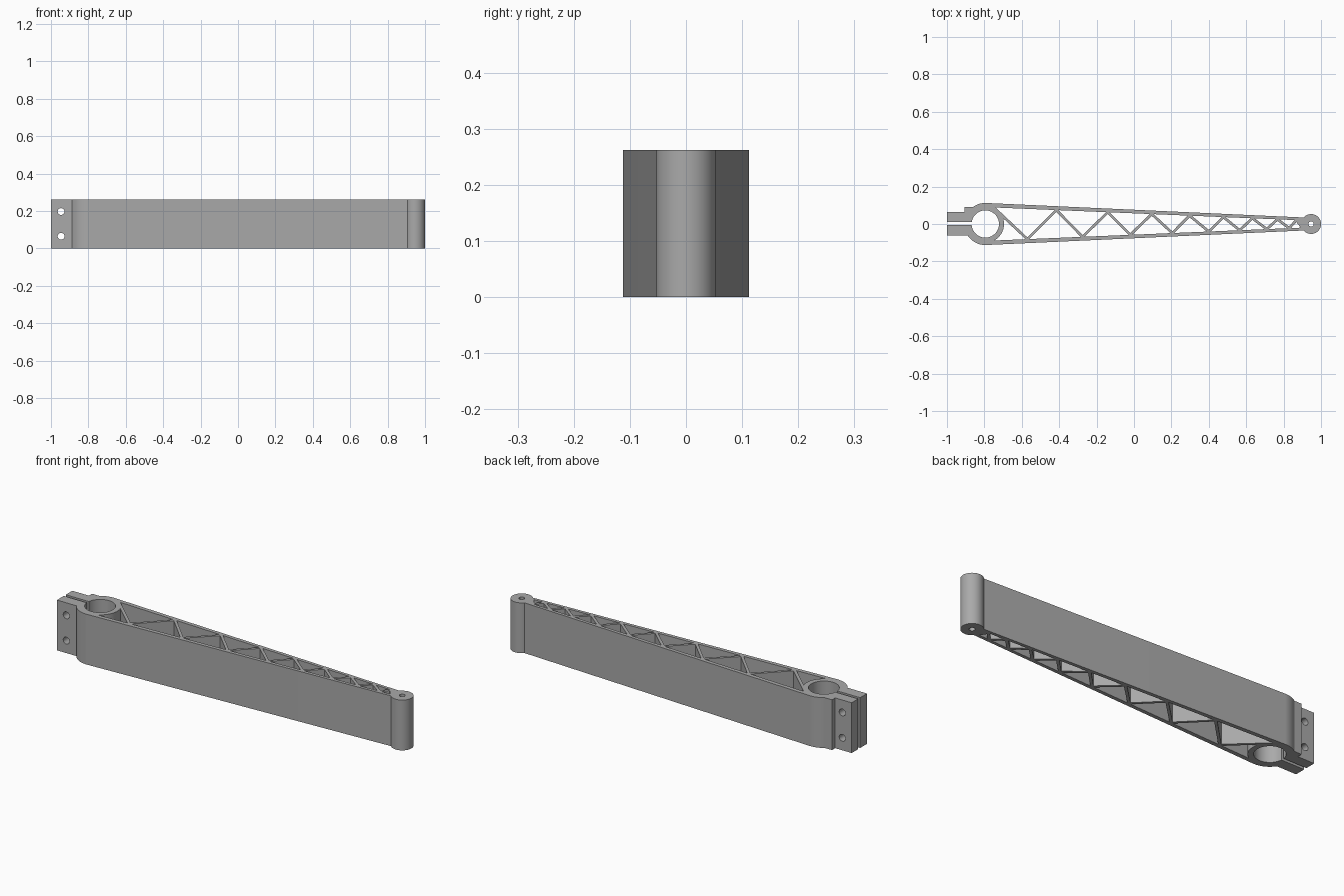
import bpy, bmesh, math
from mathutils import Vector
from mathutils.geometry import intersect_line_line_2d

if "Cube" in bpy.data.objects:
    bpy.data.objects.remove(bpy.data.objects["Cube"])

H = 0.262                       # part height
RING, PIN = Vector((-0.795, 0)), Vector((0.947, 0))


def arc(c, r, a0, a1, n):
    """Points on a circle from a0 to a1 degrees."""
    angles = [math.radians(a0 + (a1 - a0) * i / n) for i in range(n + 1)]
    return [Vector((c.x + r * math.cos(a), c.y + r * math.sin(a))) for a in angles]


def cross_point(p, d, q, e):
    """Where the lines p+t*d and q+s*e meet."""
    w = q - p
    return p + d * ((w.x * e.y - w.y * e.x) / (d.x * e.y - d.y * e.x))


def chord(x):
    """Inner face height of the tapering outer bars."""
    k = (x + 0.79) / 1.7
    return 0.1121 - 0.0466 * (x + 0.79) - (0.022 - 0.008 * k)


# Outer outline: split clamp tabs, ring, tapering sides, pin boss and open bore
outline = [Vector(p) for p in ((-1, 0.01), (-1, 0.064), (-0.905, 0.064), (-0.905, 0.09))]
outline += arc(RING, 0.1125, 126.5, 87.3, 10)
outline += arc(PIN, 0.053, 139, -139, 48)
outline += arc(RING, 0.1125, -87.3, -146.2, 14)
outline += [Vector((-1, -0.0626)), Vector((-1, -0.006))]
outline += arc(RING, 0.073, -175.3, 172.1, 56)
loops = [outline, arc(PIN, 0.014, 0, 345, 23)]

# Zigzag lattice nodes, alternating top and bottom
xs = (-0.75, -0.57, -0.415, -0.275, -0.14, -0.02, 0.095, 0.205, 0.297, 0.40,
      0.478, 0.565, 0.633, 0.71, 0.767, 0.83, 0.868, 0.9)
nodes = [Vector((x, chord(x) * (-1) ** i)) for i, x in enumerate(xs)]
HALF = 0.007                    # half strut thickness


def offset_line(a, b, toward):
    """Strut face line: start and direction, shifted toward a point."""
    d = (b - a).normalized()
    n = Vector((-d.y, d.x))
    if n.dot(toward - a) < 0:
        n = -n
    return a + n * HALF, d


# Triangular openings between struts
for a, b, c in zip(nodes, nodes[1:], nodes[2:]):
    l1, l2 = offset_line(a, b, c), offset_line(b, c, a)
    base = (a, c - a)
    loops.append([cross_point(*l1, *base), cross_point(*l1, *l2), cross_point(*l2, *base)])

# Opening between the ring and the first strut
p, d = offset_line(nodes[0], nodes[1], RING)
corner = cross_point(p, d, Vector((-0.7, -chord(-0.7))), Vector((0.1, chord(-0.7) - chord(-0.6))))
kept = [q for q in arc(RING, 0.1, -80, 60, 70)
        if q.y > -chord(q.x) and d.x * (q.y - p.y) - d.y * (q.x - p.x) < 0]
loops.append(kept + [corner])

# Fill the profile and extrude it upward
bm = bmesh.new()
edges = []
for pts in loops:
    vs = [bm.verts.new((q.x, q.y, 0)) for q in pts]
    edges += [bm.edges.new((vs[i - 1], vs[i])) for i in range(len(vs))]
bmesh.ops.triangle_fill(bm, use_beauty=True, edges=edges, normal=(0, 0, 1))
ext = bmesh.ops.extrude_face_region(bm, geom=bm.faces[:])
bmesh.ops.translate(bm, vec=(0, 0, H), verts=[g for g in ext["geom"] if isinstance(g, bmesh.types.BMVert)])
bmesh.ops.recalc_face_normals(bm, faces=bm.faces[:])
mesh = bpy.data.meshes.new("clamp_arm")
bm.to_mesh(mesh)
bm.free()
arm = bpy.data.objects.new("clamp_arm", mesh)
bpy.context.collection.objects.link(arm)

grey = bpy.data.materials.new("plain grey")
grey.diffuse_color = (0.4, 0.4, 0.4, 1)
grey.use_nodes = True
grey.node_tree.nodes["Principled BSDF"].inputs["Base Color"].default_value = grey.diffuse_color
mesh.materials.append(grey)

# Two bolt holes through the clamp tabs
for i, z in enumerate((0.065, 0.197)):
    bpy.ops.mesh.primitive_cylinder_add(vertices=32, radius=0.018, depth=0.3,
                                        location=(-0.946, 0, z), rotation=(math.pi / 2, 0, 0))
    cutter = bpy.context.object
    cutter.name = f"bolt_hole_cutter_{i + 1}"
    mod = arm.modifiers.new("bolt_hole", 'BOOLEAN')
    mod.operation, mod.solver, mod.object = 'DIFFERENCE', 'EXACT', cutter
    bpy.context.view_layer.objects.active = arm
    bpy.ops.object.modifier_apply(modifier=mod.name)
    bpy.data.objects.remove(cutter)

bpy.ops.object.select_all(action='DESELECT')
arm.select_set(True)
bpy.context.view_layer.objects.active = arm
bpy.ops.object.shade_smooth_by_angle(angle=math.radians(25))
